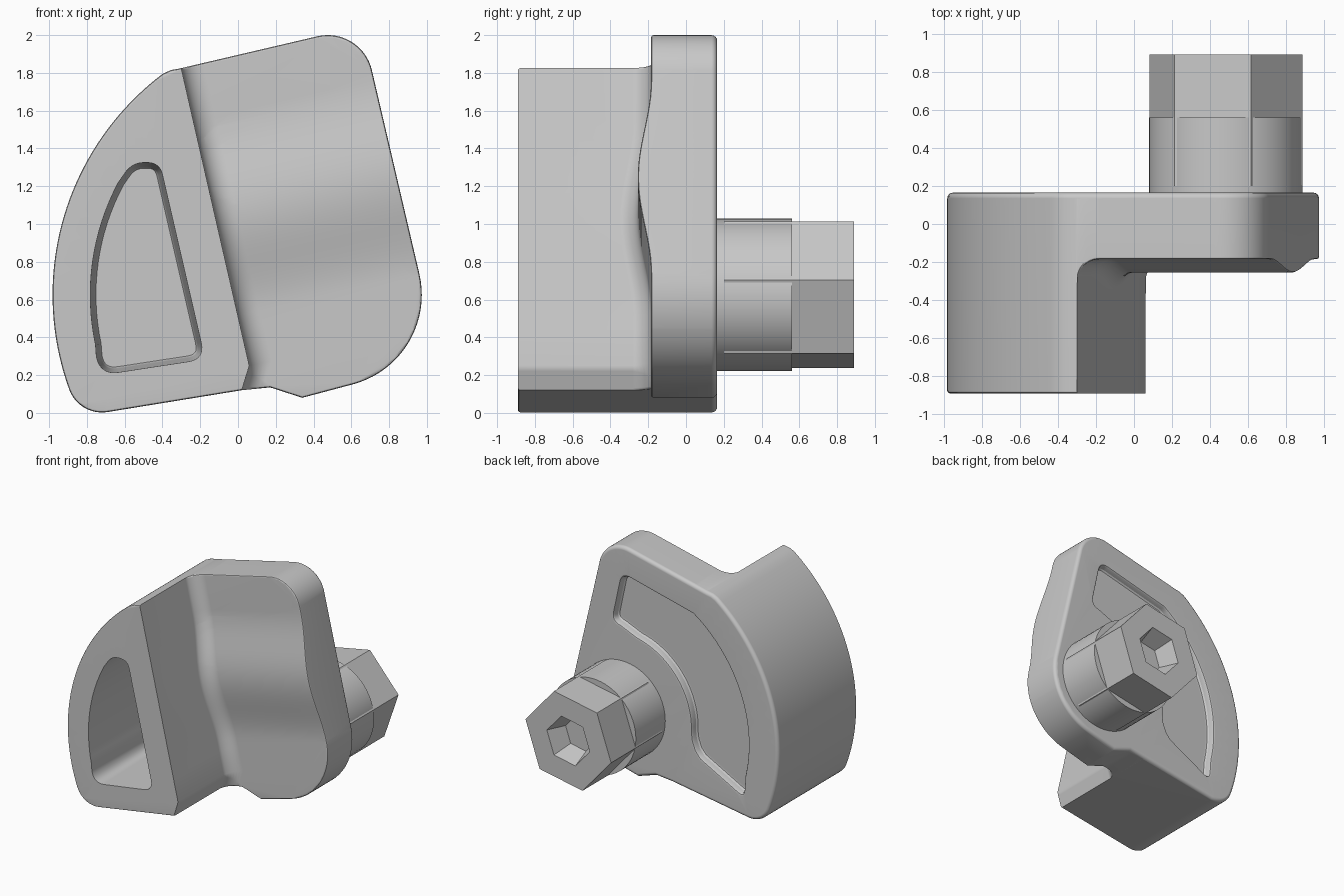
import bpy, bmesh
from math import cos, sin, pi, radians, sqrt
from mathutils import Vector

if "Cube" in bpy.data.objects:
    bpy.data.objects.remove(bpy.data.objects["Cube"])

HUB = (0.483, 0.625)
BACK, FRONT, PLATE = 0.165, -0.89, -0.185
WALL, KINK, SLANT, FILLET = 0.114, 0.23, 0.58, 0.12
along = Vector((-0.223, 0.975)).normalized()
across = Vector((0.975, 0.223)).normalized()

grey = bpy.data.materials.new("plain_grey")
grey.use_nodes = True
grey.diffuse_color = (0.58, 0.58, 0.58, 1)
grey.node_tree.nodes["Principled BSDF"].inputs["Base Color"].default_value = (0.58, 0.58, 0.58, 1)


def arc(center, r, a0, a1, n=16):
    """Points of an arc in the x, z plane, angles in degrees."""
    angles = [radians(a0 + (a1 - a0) * i / n) for i in range(n + 1)]
    return [(center[0] + r * cos(a), center[1] + r * sin(a)) for a in angles]


def corner(before, tip, after, size):
    """Rounded corner between two straight runs."""
    p = Vector(tip)
    a = p + (Vector(before) - p).normalized() * size
    b = p + (Vector(after) - p).normalized() * size
    return [tuple(a * (1 - t) ** 2 + p * 2 * t * (1 - t) + b * t * t)
            for t in [i / 8 for i in range(9)]]


def inset(outline, d):
    """Move an outline inward by d."""
    pts = [Vector(p) for p in outline]
    n = len(pts)
    turn = 1 if sum(pts[i - 1].cross(pts[i]) for i in range(n)) > 0 else -1
    result = []
    for i in range(n):
        e0 = (pts[i] - pts[i - 1]).normalized()
        e1 = (pts[(i + 1) % n] - pts[i]).normalized()
        m = Vector((-e0.y - e1.y, e0.x + e1.x)) * turn
        result.append(pts[i] + m * d / (1 + e0.dot(e1)))
    return result


def skin(bm, outline, steps):
    """Walls through (inset, y) steps; returns the first and last loops."""
    loops = [[bm.verts.new((p.x, y, p.y)) for p in inset(outline, d)] for d, y in steps]
    for a, b in zip(loops, loops[1:]):
        for i in range(len(a)):
            bm.faces.new((a[i - 1], a[i], b[i], b[i - 1]))
    return loops[0], loops[-1]


def cap(bm, loop, hole):
    """Flat face between a loop and a hole in it."""
    edges = [bm.edges.get((ring[i - 1], ring[i])) for ring in (loop, hole) for i in range(len(ring))]
    bmesh.ops.triangle_fill(bm, use_beauty=True, edges=edges, normal=(0, 1, 0))


def finish(bm, name):
    bmesh.ops.recalc_face_normals(bm, faces=bm.faces)
    mesh = bpy.data.meshes.new(name)
    bm.to_mesh(mesh)
    bm.free()
    mesh.materials.append(grey)
    obj = bpy.data.objects.new(name, mesh)
    bpy.context.collection.objects.link(obj)
    bpy.ops.object.select_all(action='DESELECT')
    obj.select_set(True)
    bpy.context.view_layer.objects.active = obj
    bpy.ops.object.shade_smooth_by_angle(angle=radians(32))
    return obj


# Body outline
silhouette = [(0.02, 0.12), (0.17, 0.135), (0.34, 0.08)]
silhouette += arc(HUB, 0.49, -75, 13, 20)
silhouette += arc((0.475, 1.76), 0.24, 13, 103)
silhouette += [(-0.31, 1.823), (-0.355, 1.815)]
silhouette += arc(HUB, 1.465, 127, 200, 40)
foot = arc(HUB, 1.28, 200, 200, 1)[0]
silhouette += arc(foot, 0.185, 200, 279, 12)[1:]

# Pocket outline in the thick block
low_right, low_left = (-0.175, 0.285), (-0.73, 0.2)
top_left, top_right = (-0.56, 1.325), (-0.415, 1.325)
pocket = corner(top_right, low_right, low_left, 0.09)
pocket += corner(low_right, low_left, (-0.76, 0.35), 0.1)
pocket += arc(HUB, 1.265, 192, 152, 16)
pocket += corner((-0.634, 1.219), top_left, top_right, 0.065)
pocket += corner(top_left, top_right, low_right, 0.065)

# Curved recess outline in the back
recess = arc(HUB, 1.2, 124, 193, 24)
recess += corner((-0.69, 0.36), (-0.67, 0.15), (-0.21, 0.4), 0.09)
recess += [(-0.24, 0.38), (-0.19, 0.44), (-0.16, 0.52)]
recess += arc(HUB, 0.635, 183, 102, 20)
recess += corner((0.35, 1.28), (0.6, 1.33), (0.5, 1.78), 0.1)
recess += corner((0.6, 1.34), (0.5, 1.79), (-0.15, 1.63), 0.1)

# Body shell with rounded back rim, pocket and recess
bm = bmesh.new()
R = 0.03
rim = [(R - R * cos(a), BACK - R + R * sin(a)) for a in [pi / 8 * i for i in range(5)]]
front, back = skin(bm, silhouette, [(0.012, FRONT), (0.004, FRONT + 0.004), (0, FRONT + 0.012)] + rim)
mouth, floor = skin(bm, pocket, [(0, FRONT), (0.02, -0.1), (0.03, -0.08)])
edge, bed = skin(bm, recess, [(0, BACK), (0.012, BACK - 0.004), (0.02, BACK - 0.015),
                              (0.024, BACK - 0.05), (0.034, BACK - 0.062), (0.05, BACK - 0.065)])
cap(bm, front, mouth)
cap(bm, back, edge)
bm.faces.new(floor)
bm.faces.new(bed)


def slant_coords(v):
    """Distance along the wall, and distance across from the wall."""
    p = Vector((v.co.x, v.co.z))
    u = p.dot(along)
    return u, p.dot(across) - WALL + SLANT * max(0, KINK - u)


def slice_front(keep, point, normal):
    """Add a cut line through the front and side faces that pass the rule."""
    faces = [f for f in bm.faces if any(v.co.y < FRONT + 0.03 for v in f.verts)
             and all(keep(*slant_coords(v)) for v in f.verts)]
    geom = {g for f in faces for g in (f, *f.edges, *f.verts)}
    bmesh.ops.bisect_plane(bm, geom=list(geom), dist=0.0001,
                           plane_co=(point.x, 0, point.y), plane_no=(normal.x, 0, normal.y))


# Cut lines for the slanted wall, its fillet and the swelling
slice_front(lambda u, s: True, along * KINK, along)
for k in range(9):
    point = across * (WALL + FILLET * (1 - cos(pi * k / 16))) + along * KINK
    slice_front(lambda u, s: u > KINK - 0.0005, point, across)
    slice_front(lambda u, s: u < KINK + 0.0005, point, across - along * SLANT)
for k in range(23):
    slice_front(lambda u, s: s > -0.0005, along * (0.5 + 0.048 * k), along)

# Push the front back to the plate face beyond the wall
for v in bm.verts:
    u, s = slant_coords(v)
    if v.co.y < FRONT + 0.03 and s > 0.0005:
        t = min(1, abs(u - 1.03) / 0.53)
        y = PLATE - 0.035 * (1 + cos(pi * t))
        if s < FILLET:
            y += sqrt(FILLET ** 2 - (FILLET - s) ** 2) - FILLET
        v.co.y += y - FRONT
body = finish(bm, "body")
weighted = body.modifiers.new("even_shading", 'WEIGHTED_NORMAL')
weighted.keep_sharp = True

# Round hub
bm = bmesh.new()
for loop in skin(bm, arc(HUB, 0.404, 0, 354.375, 63), [(0, BACK - 0.03), (0, 0.56)]):
    bm.faces.new(loop)
finish(bm, "hub")

# Hexagonal shaft end with a tapered socket
bm = bmesh.new()
base, end = skin(bm, arc(HUB, 0.41, 11, 311, 5), [(0, 0.2), (0, 0.89)])
opening, bottom = skin(bm, arc(HUB, 0.205, 11, 311, 5), [(0, 0.89), (0.05, 0.72)])
cap(bm, end, opening)
bm.faces.new(base)
bm.faces.new(bottom)
finish(bm, "hex_shaft")
